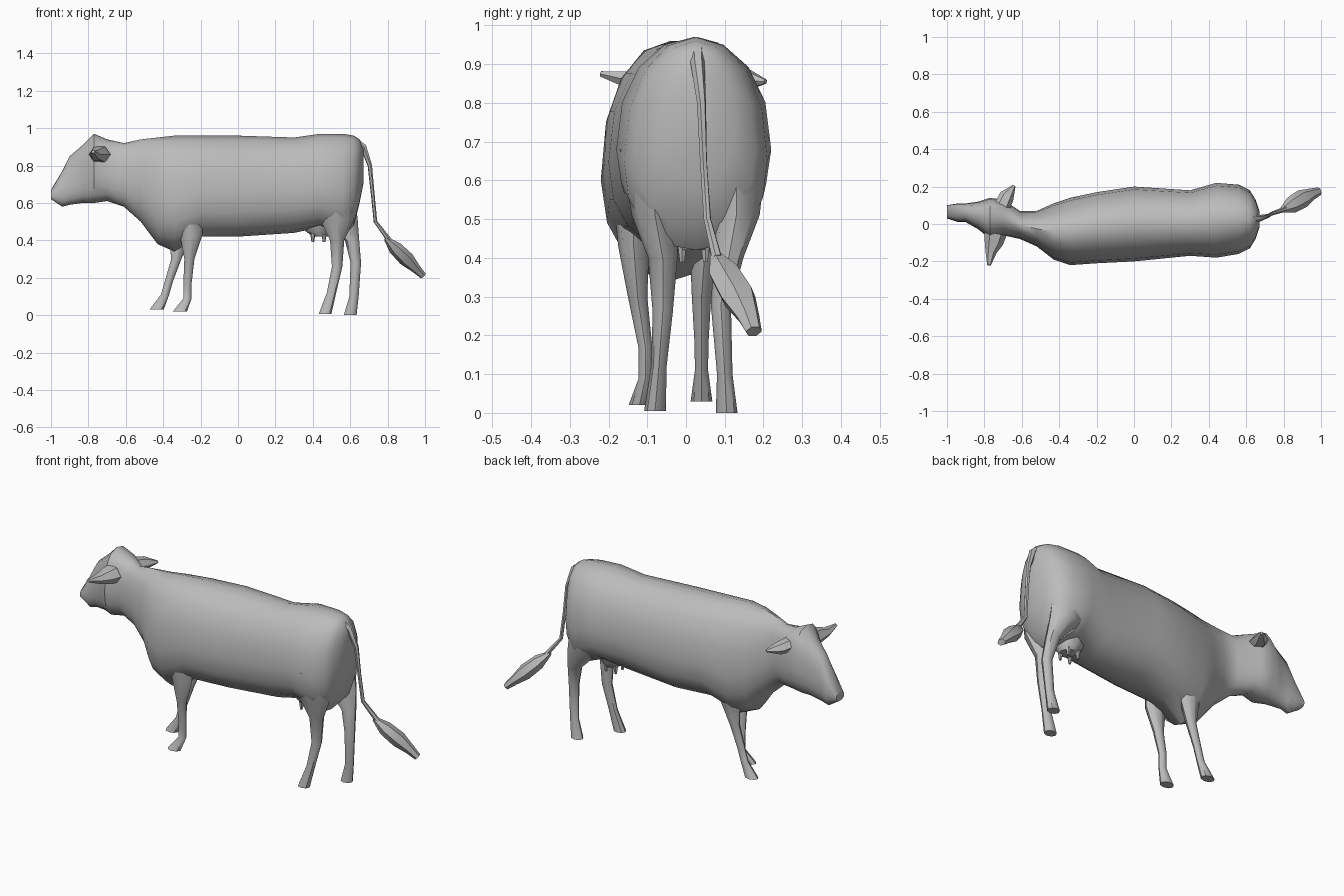
import bpy, bmesh
from math import cos, sin, pi, radians, copysign
from mathutils import Vector

default_cube = bpy.data.objects.get("Cube")
if default_cube:
    bpy.data.objects.remove(default_cube, do_unlink=True)

# Single grey hide colour
hide = bpy.data.materials.new("grey hide")
hide.use_nodes = True
grey = (0.5, 0.5, 0.5, 1)
hide.diffuse_color = grey
hide.node_tree.nodes["Principled BSDF"].inputs["Base Color"].default_value = grey


def loft(name, rings, edge_angle=45):
    """Skin a list of equal-length point loops and close both ends."""
    bm = bmesh.new()
    loops = [[bm.verts.new(point) for point in ring] for ring in rings]
    for loop, following in zip(loops, loops[1:]):
        for i in range(len(loop)):
            j = (i + 1) % len(loop)
            bm.faces.new((loop[i], loop[j], following[j], following[i]))
    bm.faces.new(loops[0])
    bm.faces.new(loops[-1])
    bmesh.ops.recalc_face_normals(bm, faces=bm.faces)
    mesh = bpy.data.meshes.new(name)
    bm.to_mesh(mesh)
    bm.free()
    mesh.materials.append(hide)
    part = bpy.data.objects.new(name, mesh)
    bpy.context.collection.objects.link(part)
    bpy.ops.object.select_all(action="DESELECT")
    part.select_set(True)
    bpy.context.view_layer.objects.active = part
    bpy.ops.object.shade_smooth_by_angle(angle=radians(edge_angle))
    return part


def egg_ring(row, back, underside, belly=0.42, sides=16):
    """Upright section; back and underside go from boxy (low) to pointed (high)."""
    x, top, bottom, right, left = row
    middle = bottom + (top - bottom) * belly
    ring = []
    for i in range(sides):
        c, s = cos(2 * pi * i / sides), sin(2 * pi * i / sides)
        across = copysign(abs(c) ** (back if s > 0 else underside), c)
        upward = copysign(abs(s) ** 0.9, s)
        reach = top - middle if s > 0 else middle - bottom
        ring.append((x, (left + right) / 2 + across * (left - right) / 2,
                     middle + upward * reach))
    return ring


def flat_ring(centre, rx, ry, sides=8):
    """Level cross-section for the legs and udder."""
    x, y, z = centre
    return [(x + rx * cos(2 * pi * i / sides), y + ry * sin(2 * pi * i / sides), z)
            for i in range(sides)]


def tube(name, path, widths, flatness=1, sides=6):
    """Tapered tube whose rings stand square to the path."""
    points = [Vector(p) for p in path]
    rings = []
    for i, point in enumerate(points):
        along = points[min(i + 1, len(points) - 1)] - points[max(i - 1, 0)]
        side = along.cross(Vector((0, 0, 1))).normalized()
        up = side.cross(along).normalized()
        rings.append([point + side * (widths[i] * cos(2 * pi * k / sides))
                      + up * (widths[i] * flatness * sin(2 * pi * k / sides))
                      for k in range(sides)])
    return loft(name, rings)


# Head, chest and barrel rows: x, top, bottom, right edge, left edge
head = [
    (-1, .67, .62, .03, .1),
    (-.94, .77, .58, .01, .11),
    (-.9, .85, .59, .01, .11),
    (-.83, .91, .6, -.03, .12),
    (-.77, .97, .6, -.08, .14),
    (-.7, .94, .61, -.06, .13),
]
chest = [
    (-.61, .92, .58, -.08, .07),
    (-.52, .94, .5, -.12, .07),
    (-.43, .95, .38, -.19, .11),
    (-.34, .96, .34, -.22, .14),
]
barrel = [
    (-.2, .96, .42, -.21, .17),
    (0, .96, .42, -.2, .2),
    (.3, .95, .44, -.17, .18),
    (.44, .97, .47, -.18, .22),
    (.56, .97, .42, -.16, .21),
    (.62, .96, .48, -.13, .18),
    (.65, .94, .6, -.08, .13),
    (.67, .89, .7, -.02, .07),
]
loft("body", [egg_ring(row, .75, .8) for row in head]
     + [egg_ring(row, 1, 1.2) for row in chest]
     + [egg_ring(row, 1, .85) for row in barrel])

# Legs: each has its own stance, while each pair shares its thickness
front_shape = [(.09, .05), (.06, .04), (.027, .025), (.022, .018), (.022, .017), (.038, .028)]
rear_shape = [(.12, .08), (.09, .06), (.038, .038), (.028, .026), (.025, .02), (.034, .028)]
legs = {
    "front_right_leg": (front_shape, [(-.28, -.14, .6), (-.25, -.135, .43), (-.26, -.125, .3),
                                      (-.27, -.105, .17), (-.27, -.105, .09), (-.31, -.12, .02)]),
    "front_left_leg": (front_shape, [(-.32, .07, .6), (-.31, .05, .43), (-.33, .04, .3),
                                     (-.37, .04, .18), (-.39, .04, .11), (-.435, .04, .03)]),
    "rear_right_leg": (rear_shape, [(.5, -.09, .68), (.53, -.08, .51), (.53, -.06, .4),
                                    (.53, -.06, .26), (.5, -.07, .12), (.465, -.08, .005)]),
    "rear_left_leg": (rear_shape, [(.5, .13, .68), (.55, .13, .51), (.61, .11, .4),
                                   (.63, .09, .28), (.62, .1, .1), (.6, .105, 0)]),
}
for name, (shape, stance) in legs.items():
    loft(name, [flat_ring(centre, *size) for centre, size in zip(stance, shape)])

# Udder with four teats
loft("udder", [flat_ring((.43, .02, .54), .1, .09), flat_ring((.43, .02, .45), .07, .065),
               flat_ring((.44, .02, .42), .04, .045)])
for dx in (-.03, .03):
    for dy in (-.03, .03):
        x, y = .43 + dx, .02 + dy
        loft("teat", [flat_ring((x, y, .44), .014, .014, 6),
                      flat_ring((x, y, .39), .007, .007, 6)])

# Ears sweep out from the poll
tube("right_ear", [(-.74, -.05, .86), (-.75, -.1, .86), (-.765, -.15, .86), (-.775, -.22, .875)],
     [.06, .05, .03, .01], flatness=.8)
tube("left_ear", [(-.71, .08, .87), (-.68, .15, .86), (-.64, .205, .855)],
     [.045, .04, .008], flatness=.8)

# Tail and its tuft
tube("tail", [(.63, .03, .93), (.67, .03, .9), (.705, .04, .8), (.72, .045, .65),
              (.735, .055, .5), (.81, .08, .4)], [.02, .018, .012, .01, .01, .014])
tube("tail_tuft", [(.79, .075, .41), (.84, .1, .36), (.9, .135, .3), (.95, .16, .25),
                   (.99, .175, .21)], [.014, .045, .05, .032, .022], flatness=.8)
